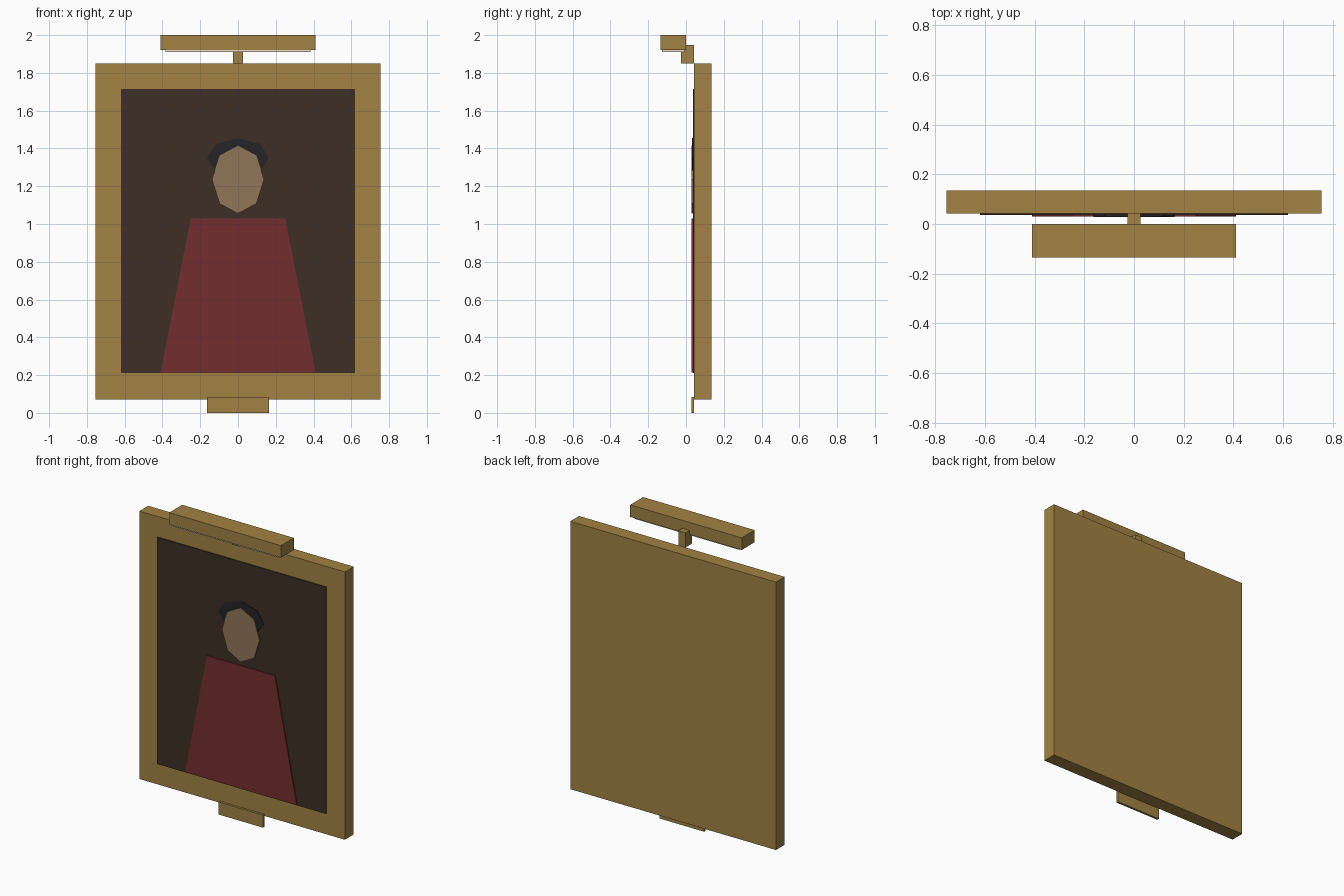
import bpy, bmesh, math

cube = bpy.data.objects.get("Cube")
if cube:
    bpy.data.objects.remove(cube, do_unlink=True)


def material(name, rgb):
    m = bpy.data.materials.new(name)
    m.use_nodes = True
    m.diffuse_color = (*rgb, 1)
    node = next(n for n in m.node_tree.nodes if n.type == 'BSDF_PRINCIPLED')
    node.inputs["Base Color"].default_value = (*rgb, 1)
    return m


gold = material("antique_gold", (0.36, 0.225, 0.056))
umber = material("dark_umber", (0.048, 0.028, 0.018))
crimson = material("deep_crimson", (0.175, 0.027, 0.029))
skin = material("skin_tan", (0.28, 0.18, 0.098))
black = material("hair_black", (0.018, 0.018, 0.021))
glow = material("warm_white", (0.9, 0.8, 0.6))


def slab(name, outline, y0, y1, mat):
    """Extrude an x-z outline from front y0 to back y1."""
    bm = bmesh.new()
    front = bm.faces.new([bm.verts.new((x, y0, z)) for x, z in outline])
    ext = bmesh.ops.extrude_face_region(bm, geom=[front])
    moved = [v for v in ext["geom"] if isinstance(v, bmesh.types.BMVert)]
    bmesh.ops.translate(bm, verts=moved, vec=(0, y1 - y0, 0))
    bmesh.ops.recalc_face_normals(bm, faces=bm.faces)
    mesh = bpy.data.meshes.new(name)
    bm.to_mesh(mesh)
    bm.free()
    mesh.materials.append(mat)
    obj = bpy.data.objects.new(name, mesh)
    bpy.context.collection.objects.link(obj)
    return obj


def trapezoid(bottom, top, z0, z1):
    return [(-bottom, z0), (bottom, z0), (top, z1), (-top, z1)]


def box(name, half, y0, y1, z0, z1, mat):
    return slab(name, trapezoid(half, half, z0, z1), y0, y1, mat)


def octagon(rx, rz, zc):
    return [(rx * math.cos(i * math.tau / 8), zc + rz * math.sin(i * math.tau / 8))
            for i in range(8)]


# Frame, canvas and name plate
box("frame", 0.755, 0.043, 0.135, 0.072, 1.85, gold)
box("canvas", 0.62, 0.036, 0.043, 0.21, 1.715, umber)
box("name_plate", 0.163, 0.028, 0.043, 0, 0.083, gold)

# Painted sitter in thin layers
slab("robe", trapezoid(0.41, 0.25, 0.214, 1.03), 0.03, 0.036, crimson)
slab("hair", octagon(0.165, 0.105, 1.35), 0.031, 0.036, black)
slab("face", octagon(0.138, 0.18, 1.235), 0.028, 0.036, skin)

# Picture lamp on its bracket
box("lamp_bracket", 0.026, -0.026, 0.043, 1.85, 1.947, gold)
box("lamp_housing", 0.41, -0.135, 0, 1.92, 2, gold)
box("lamp_strip", 0.385, -0.128, -0.008, 1.911, 1.92, glow)
